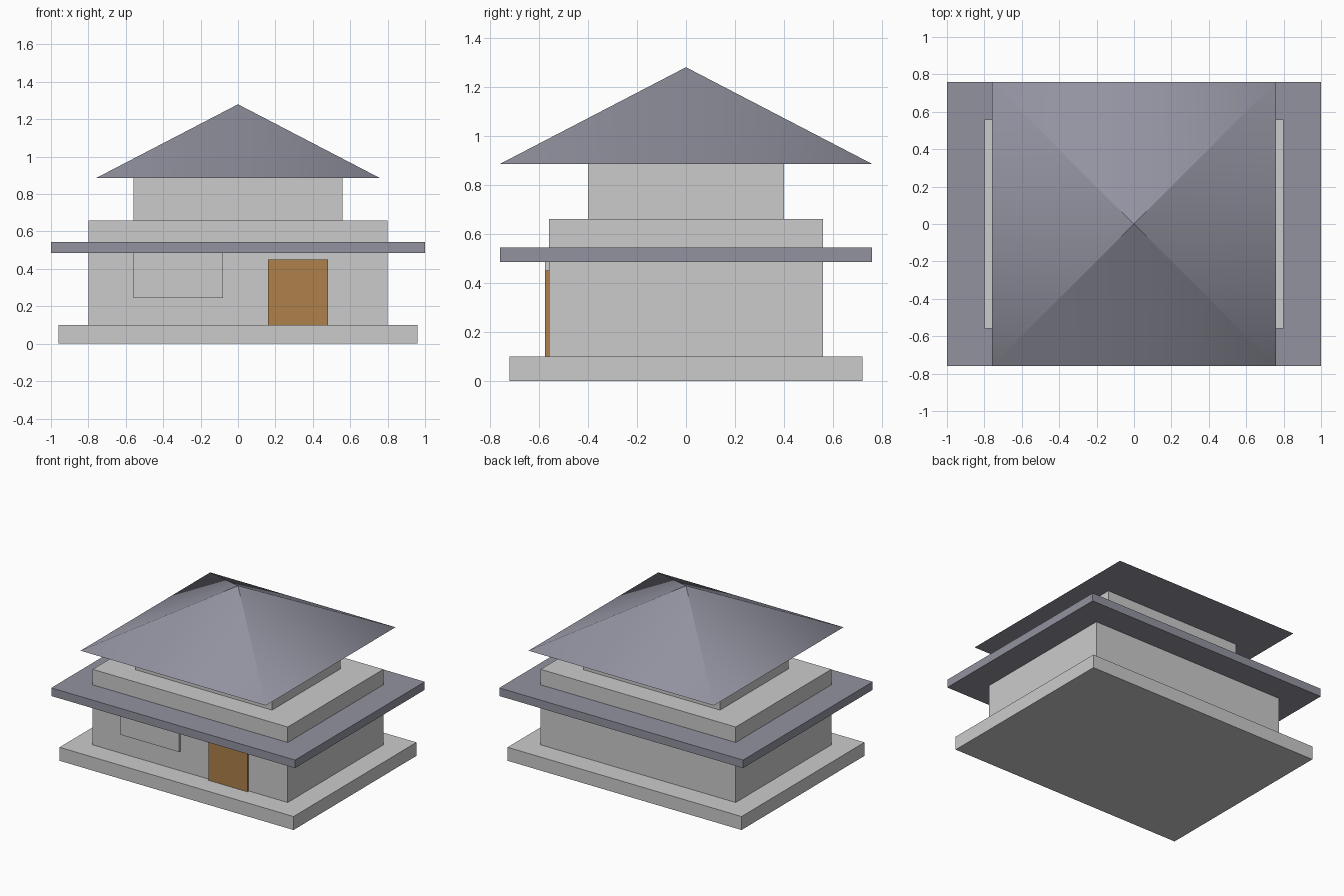
import bpy
import bmesh
from mathutils import Vector

if "Cube" in bpy.data.objects:
    bpy.data.objects.remove(bpy.data.objects["Cube"])


def material(name, rgb):
    m = bpy.data.materials.new(name)
    m.diffuse_color = (*rgb, 1.0)
    m.use_nodes = True
    m.node_tree.nodes["Principled BSDF"].inputs["Base Color"].default_value = m.diffuse_color
    return m


SLATE = material("slate", (0.29, 0.29, 0.353))
WOOD = material("wood", (0.42, 0.22, 0.07))


def add_object(name, bm, mat=None):
    mesh = bpy.data.meshes.new(name)
    bm.to_mesh(mesh)
    bm.free()
    ob = bpy.data.objects.new(name, mesh)
    bpy.context.collection.objects.link(ob)
    if mat:
        mesh.materials.append(mat)
    return ob


def box(name, x, y, z, mat=None):
    """Box from (min, max) ranges on each axis."""
    bm = bmesh.new()
    bmesh.ops.create_cube(bm, size=1.0)
    for v in bm.verts:
        v.co = [r[0] + (c + 0.5) * (r[1] - r[0]) for c, r in zip(v.co, (x, y, z))]
    return add_object(name, bm, mat)


def tier(name, half_x, half_y, z0, z1, mat=None):
    return box(name, (-half_x, half_x), (-half_y, half_y), (z0, z1), mat)


# Stacked storeys and the lower eave
tier("stone_base", 0.96, 0.72, 0.0, 0.10)
tier("lower_storey", 0.80, 0.56, 0.10, 0.66)
tier("lower_eave", 1.00, 0.76, 0.485, 0.545, SLATE)
tier("upper_storey", 0.56, 0.40, 0.66, 0.885)

# Front details
box("door", (0.16, 0.48), (-0.576, -0.55), (0.10, 0.45), WOOD)
box("window_panel", (-0.56, -0.08), (-0.576, -0.55), (0.245, 0.485))

# Pyramid roof
R, EAVE_Z, PEAK_Z = 0.76, 0.885, 1.28
bm = bmesh.new()
corners = [bm.verts.new((sx * R, sy * R, EAVE_Z))
           for sx, sy in ((-1, -1), (1, -1), (1, 1), (-1, 1))]
peak = bm.verts.new((0, 0, PEAK_Z))
for i in range(4):
    bm.faces.new((corners[i], corners[(i + 1) % 4], peak))
bm.faces.new(corners[::-1])
roof = add_object("upper_roof", bm, SLATE)

# Roof shading: soft towards the corners, crisp at the peak and eave
mesh = roof.data
mesh.shade_smooth()
rise = PEAK_Z - EAVE_Z
normals = []
for poly in mesh.polygons:
    for li in poly.loop_indices:
        co = mesh.vertices[mesh.loops[li].vertex_index].co
        if len(poly.vertices) == 4 or co.z > 1.0:
            n = Vector(poly.normal)
        else:
            n = Vector((co.x * rise, co.y * rise, R * R)).normalized()
        normals.append(n)
mesh.normals_split_custom_set(normals)
